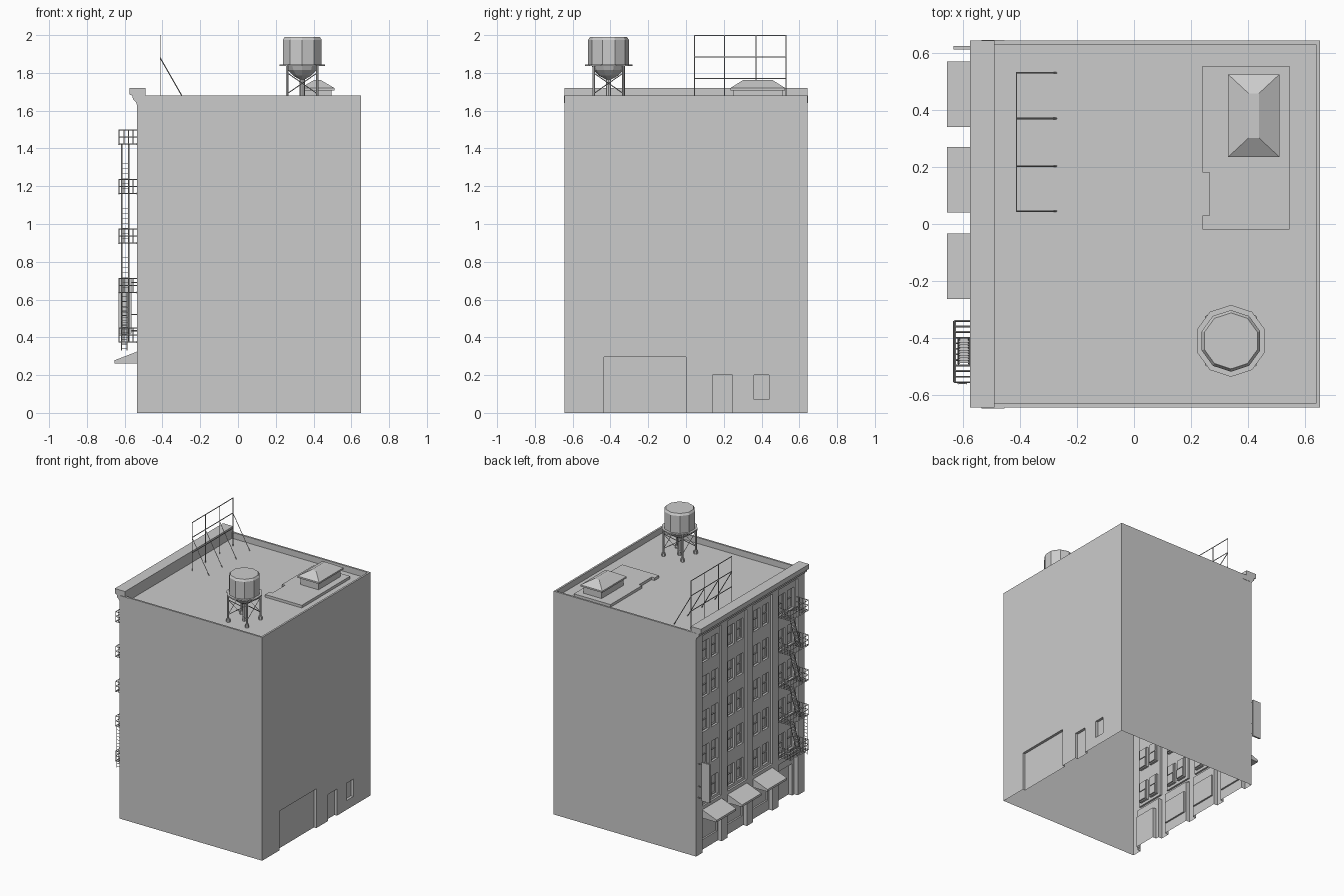
import bpy, bmesh, math
from mathutils import Vector, Matrix

if "Cube" in bpy.data.objects:
    bpy.data.objects.remove(bpy.data.objects["Cube"])

X0, X1, Y, TOP, DECK = -0.535, 0.652, 0.643, 1.68, 1.635
BAYS = [0.455, 0.155, -0.148, -0.45]
FLOORS = [0.375 + 0.262 * k for k in range(5)]


def finish(bm, name, recalc=True):
    if recalc:
        bmesh.ops.recalc_face_normals(bm, faces=bm.faces[:])
    me = bpy.data.meshes.new(name)
    bm.to_mesh(me)
    bm.free()
    ob = bpy.data.objects.new(name, me)
    bpy.context.collection.objects.link(ob)
    return ob


def box(bm, x0, x1, y0, y1, z0, z1):
    m = Matrix.Translation(((x0 + x1) / 2, (y0 + y1) / 2, (z0 + z1) / 2)) @ \
        Matrix.Diagonal((x1 - x0, y1 - y0, z1 - z0, 1))
    bmesh.ops.create_cube(bm, size=1, matrix=m)


def rod(bm, p, q, r=0.003, n=4):
    p, q = Vector(p), Vector(q)
    d = q - p
    m = Matrix.Translation((p + q) / 2) @ d.to_track_quat('Z', 'Y').to_matrix().to_4x4()
    bmesh.ops.create_cone(bm, cap_ends=True, segments=n, radius1=r, radius2=r,
                          depth=d.length, matrix=m)


def loft(bm, rings, cap0=True, cap1=True):
    vs = [[bm.verts.new(p) for p in ring] for ring in rings]
    n = len(vs[0])
    for a, b in zip(vs, vs[1:]):
        for i in range(n):
            bm.faces.new((a[i], a[(i + 1) % n], b[(i + 1) % n], b[i]))
    if cap0:
        bm.faces.new(vs[0][::-1])
    if cap1:
        bm.faces.new(vs[-1])


def rect(x0, x1, y0, y1, z):
    return [(x0, y0, z), (x1, y0, z), (x1, y1, z), (x0, y1, z)]


def extrude_y(bm, prof, y0, y1):
    loft(bm, [[(x, y, z) for x, z in prof] for y in (y0, y1)])


def relief(name, x, sgn, rects):
    """Wall sheet whose rectangles are pushed inwards; later ones override."""
    ys = sorted({-Y, Y} | {v for r in rects for v in r[:2]})
    zs = sorted({0, TOP} | {v for r in rects for v in r[2:4]})

    def depth(i, j):
        cy, cz = (ys[i] + ys[i + 1]) / 2, (zs[j] + zs[j + 1]) / 2
        d = 0
        for a, b, c, e, v in rects:
            if a < cy < b and c < cz < e:
                d = v
        return x - sgn * d
    bm = bmesh.new()
    ny, nz = len(ys) - 1, len(zs) - 1
    g = [[depth(i, j) for j in range(nz)] for i in range(ny)]

    def quad(*pts):
        bm.faces.new([bm.verts.new(p) for p in pts])
    for i in range(ny):
        for j in range(nz):
            a, b, c, e, d = ys[i], ys[i + 1], zs[j], zs[j + 1], g[i][j]
            quad((d, a, c), (d, b, c), (d, b, e), (d, a, e))
            if i + 1 < ny and g[i + 1][j] != d:
                h = g[i + 1][j]
                quad((d, b, c), (h, b, c), (h, b, e), (d, b, e))
            if j + 1 < nz and g[i][j + 1] != d:
                h = g[i][j + 1]
                quad((d, a, e), (d, b, e), (h, b, e), (h, a, e))
    bmesh.ops.remove_doubles(bm, verts=bm.verts[:], dist=1e-5)
    bmesh.ops.recalc_face_normals(bm, faces=bm.faces[:])
    if sum(f.normal.x * f.calc_area() for f in bm.faces) * sgn < 0:
        bmesh.ops.reverse_faces(bm, faces=bm.faces[:])
    return finish(bm, name, False)


# Street facade: bays, paired sash windows, storefronts
rects = []
for n, c in enumerate(BAYS):
    rects.append((c - 0.115, c + 0.115, 0.35, 1.63, 0.014))
    for f in FLOORS:
        for s in (-0.053, 0.053):
            rects.append((c + s - 0.038, c + s + 0.038, f - 0.005, f + 0.15, 0.03))
            rects.append((c + s - 0.031, c + s + 0.031, f + 0.003, f + 0.07, 0.04))
            rects.append((c + s - 0.031, c + s + 0.031, f + 0.078, f + 0.143, 0.035))
    rects.append((c - 0.115, c + 0.115, 0, 0.315, 0.03))
    if n < 3:
        rects.append((c - 0.1, c + 0.1, 0.075, 0.24, 0.042))
    else:
        rects.append((c - 0.09, c + 0.09, 0, 0.24, 0.06))
relief("street_facade", X0, -1, rects)

# Rear wall with loading door, service door and window
relief("rear_wall", X1, 1, [(-0.435, 0, 0, 0.295, 0.02), (0.14, 0.245, 0, 0.2, 0.02),
                            (0.36, 0.44, 0.07, 0.2, 0.02)])

# Side walls, parapet and roof deck (open underneath)
bm = bmesh.new()
for s in (-1, 1):
    pts = [(X0, s * Y, 0), (X1, s * Y, 0), (X1, s * Y, TOP), (X0, s * Y, TOP)]
    bm.faces.new([bm.verts.new(p) for p in pts[::-s]])
T = 0.014
inner = (X0 + T, X1 - T, T - Y, Y - T)
loft(bm, [rect(X0, X1, -Y, Y, TOP), rect(*inner, TOP), rect(*inner, DECK)], cap0=False)
finish(bm, "side_walls_and_roof", False)

# Cornice along the street edge
bm = bmesh.new()
extrude_y(bm, [(X0, 1.63), (-0.54, 1.645), (-0.556, 1.66), (-0.56, 1.68), (-0.575, 1.685),
               (-0.575, 1.72), (-0.49, 1.72), (-0.49, DECK - 0.005), (X0, DECK - 0.005)],
          -Y, Y)
for s in (-1, 1):
    box(bm, -0.535, -0.455, s * Y - 0.004, s * Y + 0.002, 1.64, 1.68)
finish(bm, "cornice")

# Awnings over the shops
bm = bmesh.new()
for c in BAYS[:3]:
    extrude_y(bm, [(-0.525, 0.328), (-0.655, 0.278), (-0.655, 0.262), (-0.525, 0.262)],
              c - 0.115, c + 0.115)
finish(bm, "awnings")

# Hanging sign with brackets
bm = bmesh.new()
box(bm, -0.633, -0.565, 0.612, 0.624, 0.42, 0.71)
for z in (0.435, 0.52, 0.69):
    rod(bm, (-0.57, 0.618, z), (X0, 0.618, z))
finish(bm, "hanging_sign")

# Fire escape: slatted platforms, railings, stairs and drop ladder
bm = bmesh.new()
ya, yb, xo, xi = -0.555, -0.34, -0.63, X0
for k, f in enumerate(FLOORS):
    for x in (xo, xi - 0.004):
        rod(bm, (x, ya, f), (x, yb, f), 0.005)
    for i in range(12):
        y = ya + (yb - ya) * i / 11
        if not (k and -0.49 < y < -0.40):
            rod(bm, (xo, y, f), (xi, y, f), 0.003)
    for h in (0.038, 0.075):
        rod(bm, (xo, ya, f + h), (xo, yb, f + h))
        for y in (ya, yb):
            rod(bm, (xo, y, f + h), (xi, y, f + h))
    for i in range(7):
        y = ya + (yb - ya) * i / 6
        rod(bm, (xo, y, f), (xo, y, f + 0.075), 0.0025)
    for x in (-0.604, -0.58, -0.556):
        for y in (ya, yb):
            rod(bm, (x, y, f), (x, y, f + 0.075), 0.0025)
    if k < 4:
        p, q = Vector((0, -0.49, f)), Vector((0, -0.40, f + 0.262))
        for x in (-0.615, -0.578):
            rod(bm, p + Vector((x, 0, 0)), q + Vector((x, 0, 0)), 0.004)
        for i in range(1, 10):
            t = p.lerp(q, i / 10)
            box(bm, -0.615, -0.578, t.y - 0.007, t.y + 0.007, t.z - 0.001, t.z + 0.001)
for x in (-0.617, -0.588):
    rod(bm, (x, -0.56, 0.33), (x, -0.56, 0.64))
for i in range(12):
    rod(bm, (-0.617, -0.56, 0.34 + i * 0.025), (-0.588, -0.56, 0.34 + i * 0.025), 0.002)
finish(bm, "fire_escape")

# Rooftop billboard frame with raking struts
bm = bmesh.new()
xb = -0.412
posts = [0.045, 0.203, 0.37, 0.53]
for y in posts:
    box(bm, xb - 0.001, xb + 0.001, y - 0.003, y + 0.003, DECK, 2.0)
    rod(bm, (xb, y, 1.88), (-0.272, y, DECK), 0.003)
for z in (1.77, 1.885, 1.997):
    box(bm, xb - 0.001, xb + 0.001, posts[0], posts[-1], z - 0.003, z + 0.003)
finish(bm, "billboard_frame")

# Water tank
cx, cy = 0.34, -0.41


def ring(r, z, n=10):
    return [(cx + r * math.cos(math.tau * (i + .5) / n),
             cy + r * math.sin(math.tau * (i + .5) / n), z) for i in range(n)]


bm = bmesh.new()
loft(bm, [ring(r, z) for r, z in [(0.014, 1.765), (0.05, 1.785), (0.08, 1.815), (0.088, 1.836),
                                  (0.108, 1.84), (0.108, 1.975), (0.098, 1.99)]])
finish(bm, "water_tank")
bm = bmesh.new()
loft(bm, [ring(0.126, 1.836), ring(0.126, 1.845)])
finish(bm, "tank_walkway")

# Tank stand: legs, feet, cross braces, drain pipe
bm = bmesh.new()
cor = [(cx + a * 0.079, cy + b * 0.079) for a, b in ((-1, -1), (1, -1), (1, 1), (-1, 1))]
for i, (x, y) in enumerate(cor):
    u, v = cor[(i + 1) % 4]
    rod(bm, (x, y, DECK), (x, y, 1.838), 0.007, 6)
    rod(bm, (x, y, DECK), (x, y, DECK + 0.025), 0.014, 6)
    rod(bm, (x, y, 1.69), (u, v, 1.8), 0.0025)
    rod(bm, (u, v, 1.69), (x, y, 1.8), 0.0025)
rod(bm, (cx, cy, DECK), (cx, cy, 1.775), 0.014, 8)
finish(bm, "tank_stand")

# Raised roof pad with kerb step
bm = bmesh.new()
pad = [(0.24, -0.02), (0.545, -0.02), (0.545, 0.555), (0.24, 0.555),
       (0.24, 0.18), (0.265, 0.18), (0.265, 0.03), (0.24, 0.03)]
loft(bm, [[(x, y, z) for x, y in pad] for z in (DECK, 1.655)])
finish(bm, "roof_pad")

# Hipped skylight
bm = bmesh.new()
box(bm, 0.345, 0.495, 0.25, 0.51, 1.65, 1.71)
loft(bm, [rect(0.33, 0.51, 0.235, 0.525, 1.708), rect(0.33, 0.51, 0.235, 0.525, 1.72),
          rect(0.402, 0.438, 0.302, 0.458, 1.762)])
finish(bm, "skylight")
